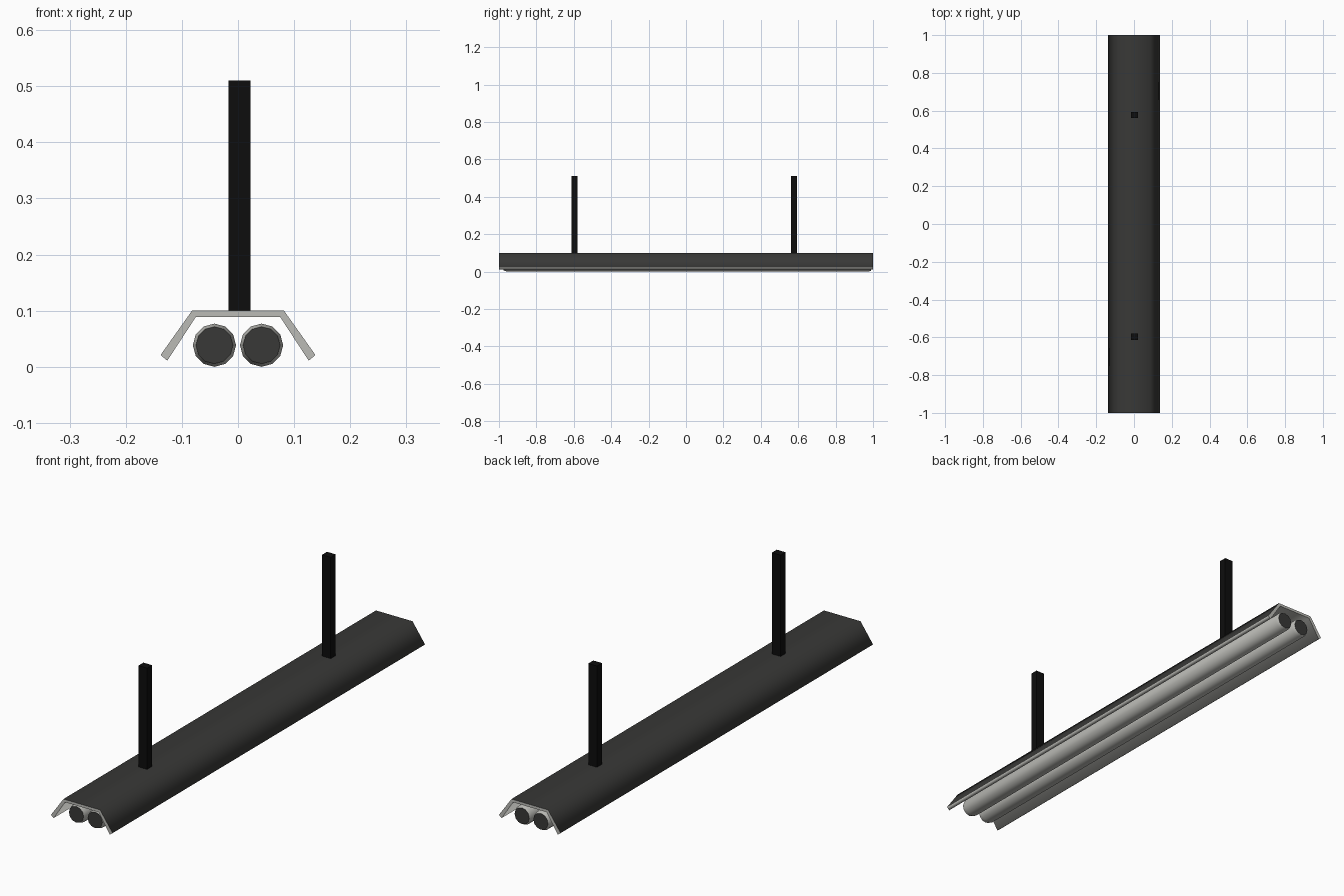
import bpy, bmesh
from math import sin, cos, pi

if "Cube" in bpy.data.objects:
    bpy.data.objects.remove(bpy.data.objects["Cube"])


def material(name, rgb):
    m = bpy.data.materials.new(name)
    m.diffuse_color = (*rgb, 1)
    m.use_nodes = True
    m.node_tree.nodes["Principled BSDF"].inputs["Base Color"].default_value = m.diffuse_color
    return m


DARK = material("dark_grey", (0.04, 0.04, 0.038))
BLACK = material("black", (0.004, 0.004, 0.004))
GREY = material("grey", (0.5, 0.5, 0.47))


def loft(name, rings, mats, paint, smooth=True):
    """Join rings of points with quads, cap both ends, colour faces by paint(kind, side)."""
    bm = bmesh.new()
    loops = [[bm.verts.new(p) for p in r] for r in rings]
    n = len(loops[0])
    for a, b in zip(loops, loops[1:]):
        for i in range(n):
            j = (i + 1) % n
            bm.faces.new((a[i], a[j], b[j], b[i])).material_index = paint("side", i)
    for end in (loops[0], loops[-1]):
        bm.faces.new(end).material_index = paint("cap", 0)
    bmesh.ops.recalc_face_normals(bm, faces=bm.faces[:])
    me = bpy.data.meshes.new(name)
    bm.to_mesh(me)
    bm.free()
    for m in mats:
        me.materials.append(m)
    for p in me.polygons:
        p.use_smooth = smooth and len(p.vertices) == 4
    ob = bpy.data.objects.new(name, me)
    bpy.context.collection.objects.link(ob)
    return ob


# Folded reflector: dark outside, grey inside
outer = [(-0.138, 0.021), (-0.082, 0.1), (0.082, 0.1), (0.138, 0.021)]
inner = [(0.126, 0.011), (0.075, 0.089), (-0.075, 0.089), (-0.126, 0.011)]
loft("reflector", [[(x, y, z) for x, z in outer + inner] for y in (-1, 1)],
     [GREY, DARK], lambda kind, i: int(kind == "side" and i < 3))

# Two twelve-sided tubes with tapered ends and dark caps
R = 0.0385
sections = [(-0.975, 0.033), (-0.955, R), (0.978, R), (0.99, 0.033)]
for side, x in (("left", -0.042), ("right", 0.042)):
    rings = [[(x + r * cos(k * pi / 6), y, R + r * sin(k * pi / 6)) for k in range(12)]
             for y, r in sections]
    loft("tube_" + side, rings, [GREY, DARK], lambda kind, i: int(kind == "cap"))

# Hanging rods
for side, y in (("front", -0.597), ("back", 0.578)):
    corners = [(-0.017, -0.016), (0.022, -0.016), (0.022, 0.016), (-0.017, 0.016)]
    loft("rod_" + side, [[(px, y + py, z) for px, py in corners] for z in (0.098, 0.51)],
         [BLACK], lambda kind, i: 0, smooth=False)
